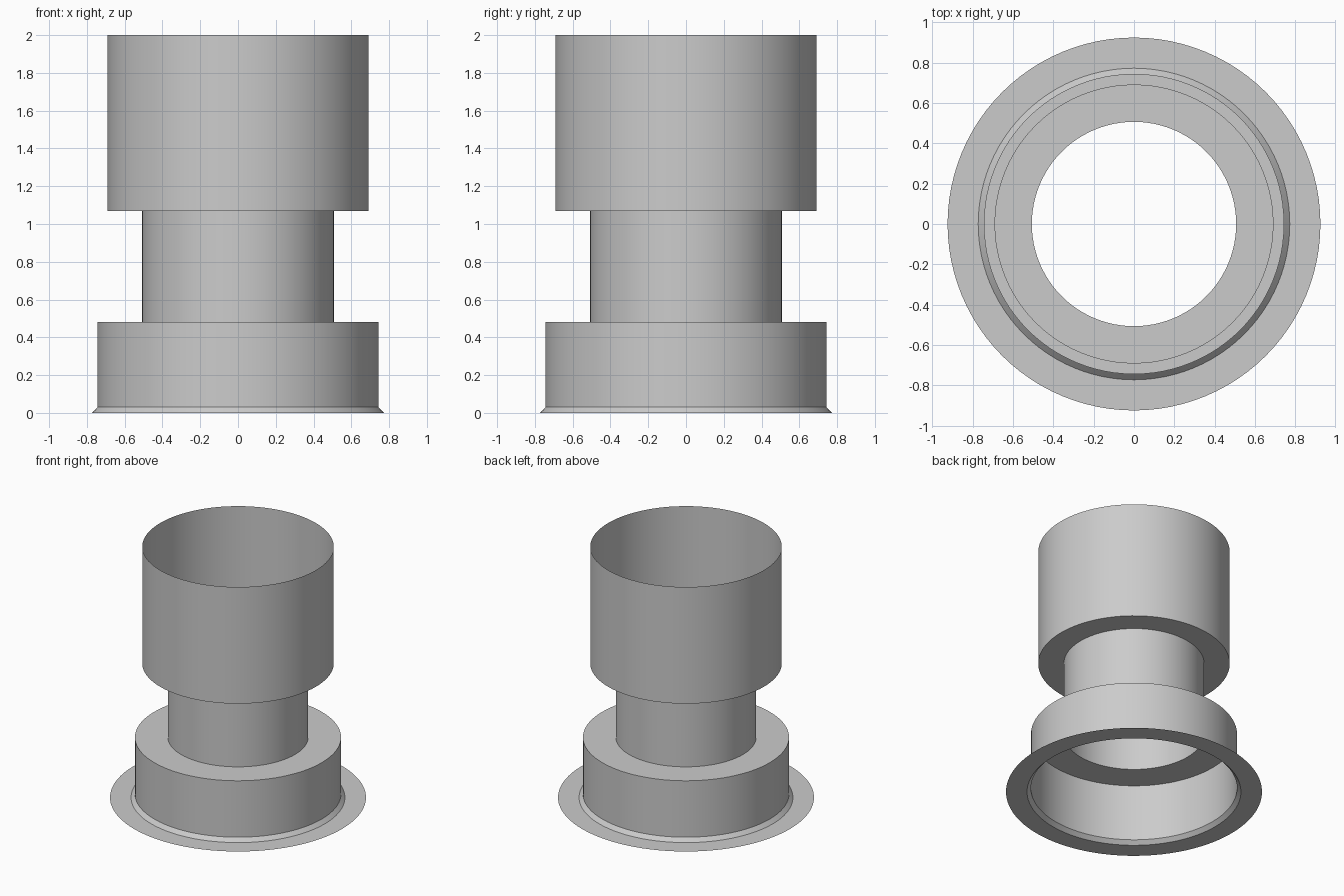
import bpy
import math

cube = bpy.data.objects.get("Cube")
if cube:
    bpy.data.objects.remove(cube, do_unlink=True)

SEGMENTS = 96

# Single plain grey finish
grey = bpy.data.materials.new("plain grey")
grey.use_nodes = True
colour = (0.6, 0.6, 0.6, 1)
grey.diffuse_color = colour
grey.node_tree.nodes["Principled BSDF"].inputs["Base Color"].default_value = colour


def lathe(name, profile):
    """Revolve an open (radius, height) profile, listed bottom to top, into a thin shell."""
    verts, faces = [], []
    for radius, z in profile:
        for i in range(SEGMENTS):
            a = math.tau * i / SEGMENTS
            verts.append((radius * math.cos(a), radius * math.sin(a), z))
    for ring in range(len(profile) - 1):
        low, high = ring * SEGMENTS, (ring + 1) * SEGMENTS
        for i in range(SEGMENTS):
            j = (i + 1) % SEGMENTS
            faces.append((low + i, low + j, high + j, high + i))
    mesh = bpy.data.meshes.new(name)
    mesh.from_pydata(verts, [], faces)
    mesh.materials.append(grey)
    obj = bpy.data.objects.new(name, mesh)
    bpy.context.collection.objects.link(obj)
    bpy.ops.object.select_all(action="DESELECT")
    obj.select_set(True)
    bpy.context.view_layer.objects.active = obj
    bpy.ops.object.shade_smooth_by_angle(angle=math.radians(30))
    return obj


# Flat flange, small chamfer, base drum, narrow neck and open upper cup
lathe("stepped_sleeve", [
    (0.925, 0), (0.773, 0),         # flange
    (0.745, 0.03), (0.745, 0.48),   # chamfer and base wall
    (0.507, 0.48), (0.507, 1.07),   # shoulder and neck
    (0.692, 1.07), (0.692, 2),      # cup floor and wall
])
